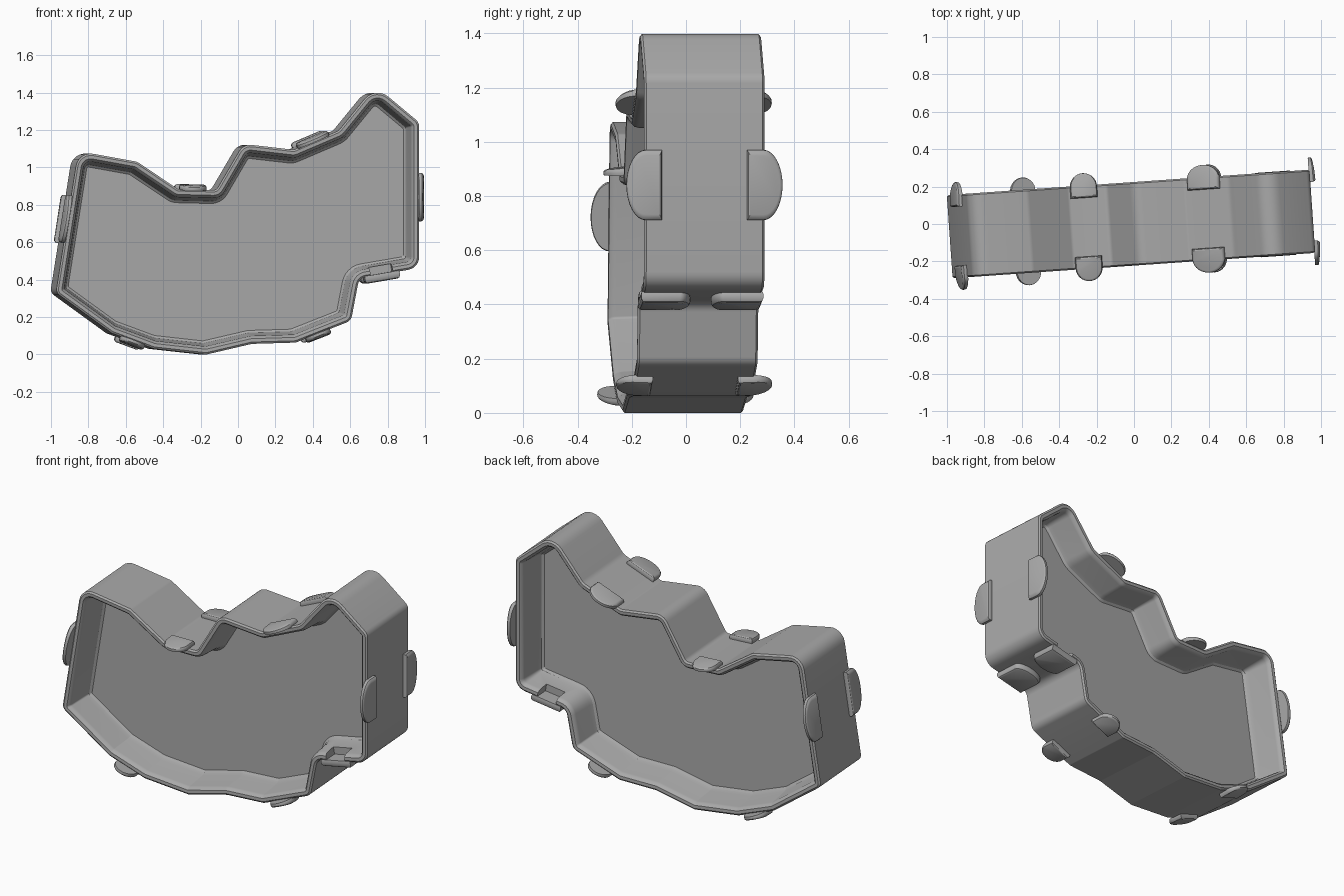
import bpy, bmesh, math
from mathutils import Vector, Matrix

if "Cube" in bpy.data.objects:
    bpy.data.objects.remove(bpy.data.objects["Cube"])

# One grey plastic for every part
grey = bpy.data.materials.new("grey_plastic")
grey.diffuse_color = (0.40, 0.40, 0.40, 1)
grey.use_nodes = True
grey.node_tree.nodes["Principled BSDF"].inputs["Base Color"].default_value = grey.diffuse_color

# The whole case is turned slightly about the vertical
PLACE = Matrix.Translation((-0.016, 0, 0)) @ Matrix.Rotation(math.radians(4), 4, 'Z')

# Outline corners (x, z, corner radius), counter-clockwise from the front
OUTLINE = [(-.975, .33, .04), (-.675, .113, .02), (-.45, .03, .02), (-.17, -.001, .02),
           (.075, .056, .03), (.31, .063, .03), (.607, .18, .05), (.65, .407, .05),
           (.972, .462, .07), (.972, 1.24, .05), (.737, 1.436, .09), (.54, 1.196, .06),
           (.30, 1.094, .03), (.03, 1.125, .07), (-.115, .878, .03), (-.32, .883, .03),
           (-.54, 1.03, .05), (-.855, 1.087, .08)]
PTS = [Vector((x, z)) for x, z, r in OUTLINE]
N = len(PTS)


def outward(d):
    return Vector((d.y, -d.x))


def ring(inset, steps=6):
    """Outline moved inwards by inset, with rounded corners."""
    corners = []
    for i in range(N):
        a = (PTS[i] - PTS[i - 1]).normalized()
        b = (PTS[(i + 1) % N] - PTS[i]).normalized()
        n1, n2 = outward(a), outward(b)
        corners.append((PTS[i] - (n1 + n2) * inset / (1 + n1.dot(n2)), a, b))
    out = []
    for i, (p, a, b) in enumerate(corners):
        turn = a.x * b.y - a.y * b.x
        r = OUTLINE[i][2] + (-inset if turn > 0 else inset)
        half = math.acos(max(-1, min(1, a.dot(b)))) / 2
        room = min((p - corners[i - 1][0]).length, (p - corners[(i + 1) % N][0]).length)
        t = min(max(r, .012) * math.tan(half), .45 * room)
        r = t / math.tan(half)
        side = -1 if turn > 0 else 1
        centre = p - a * t + outward(a) * r * side
        start = -outward(a) * r * side
        for k in range(steps + 1):
            ang = 2 * half * k / steps * (-side)
            c, s = math.cos(ang), math.sin(ang)
            out.append(centre + Vector((start.x * c - start.y * s, start.x * s + start.y * c)))
    return out


def finish(name, bm):
    bmesh.ops.recalc_face_normals(bm, faces=bm.faces)
    me = bpy.data.meshes.new(name)
    bm.to_mesh(me)
    bm.free()
    me.materials.append(grey)
    ob = bpy.data.objects.new(name, me)
    bpy.context.collection.objects.link(ob)
    ob.matrix_world = PLACE
    return ob


def apply(ob, mod):
    bpy.context.view_layer.objects.active = ob
    bpy.ops.object.modifier_apply(modifier=mod.name)


def smooth(ob):
    bpy.ops.object.select_all(action='DESELECT')
    ob.select_set(True)
    bpy.context.view_layer.objects.active = ob
    bpy.ops.object.shade_smooth_by_angle(angle=math.radians(32))


def prism(layers):
    """Solid from matching loops of 3D points, capped at both ends."""
    bm = bmesh.new()
    loops = [[bm.verts.new(p) for p in loop] for loop in layers]
    for l1, l2 in zip(loops, loops[1:]):
        for i in range(len(l1)):
            j = (i + 1) % len(l1)
            bm.faces.new((l1[i], l1[j], l2[j], l2[i]))
    bm.faces.new(loops[0])
    bm.faces.new(loops[-1][::-1])
    return bm


# Case: outer wall, rounded rim, inner wall and sunken middle panel, same on both sides
HALF_PROFILE = [(.072, .032), (.060, .042), (.053, .065), (.043, .195),
                (.039, .21), (.028, .222), (.010, .223), (0, .215)]
profile = [(i, -y) for i, y in HALF_PROFILE] + [(i, y) for i, y in reversed(HALF_PROFILE)]
case = finish("case", prism([[(p.x, y, p.y) for p in ring(i)] for i, y in profile]))


def on_wall(edge, t):
    """Mapping from (along wall, depth, out of wall) to case space."""
    p, q = PTS[edge], PTS[(edge + 1) % N]
    d = (q - p).normalized()
    n, c = outward(d), p.lerp(q, t)
    return lambda u, y, h: (c.x + d.x * u + n.x * h, y, c.y + d.y * u + n.y * h)


def tab(name, edge, t, width, flat_y, straight, tip, sign, thick=.028, taper=.4):
    """Rounded half-disc tab with a straight back edge, thinner towards the tip."""
    at = on_wall(edge, t)
    w = width / 2
    shape = [(-w, 0), (w, 0)]
    shape += [(w * math.cos(math.pi * k / 16), straight + (tip - straight) * math.sin(math.pi * k / 16))
              for k in range(17)]
    mid = tip / 2

    def layer(h, s):
        return [at(u * s, flat_y + sign * (mid + (v - mid) * s),
                   h * (1 - taper * (v / tip) ** 2) if h > 0 else h) for u, v in shape]
    ob = finish(name, prism([layer(-.005, .97), layer(.006, 1), layer(thick * .6, .99),
                             layer(thick * .88, .93), layer(thick, .84)]))
    smooth(ob)


# Tabs that reach past the rim on both sides: wall index, place on wall, width
TABS = [("right", 9 - 1, .487, .26), ("upper_slope", 11, .56, .185), ("top_dip", 14, .61, .145),
        ("left", 17, .48, .26), ("lower_left", 1, .5, .14), ("lower_right", 5, .40, .14)]
for side, s in (("front", -1), ("back", 1)):
    for name, edge, t, width in TABS:
        tab(f"{name}_{side}_tab", edge, t, width, s * .157, .06, .132, s)

    # Catch under the step: pocket through the rim, closed below by an inward tab
    at = on_wall(7, .38)
    box = [(-.06, .135), (.06, .135), (.06, .26), (-.06, .26)]
    cutter = finish("pocket_cutter", prism([[at(u, s * y, h) for u, y in box] for h in (-.085, .012)]))
    cutter.hide_render = True
    mod = case.modifiers.new("pocket", 'BOOLEAN')
    mod.operation, mod.solver, mod.object = 'DIFFERENCE', 'EXACT', cutter
    bpy.context.view_layer.update()
    apply(case, mod)
    bpy.data.objects.remove(cutter)
    tab(f"step_{side}_catch", 7, .38, .19, s * .226, .145, .188, -s, .036, 0)

smooth(case)
